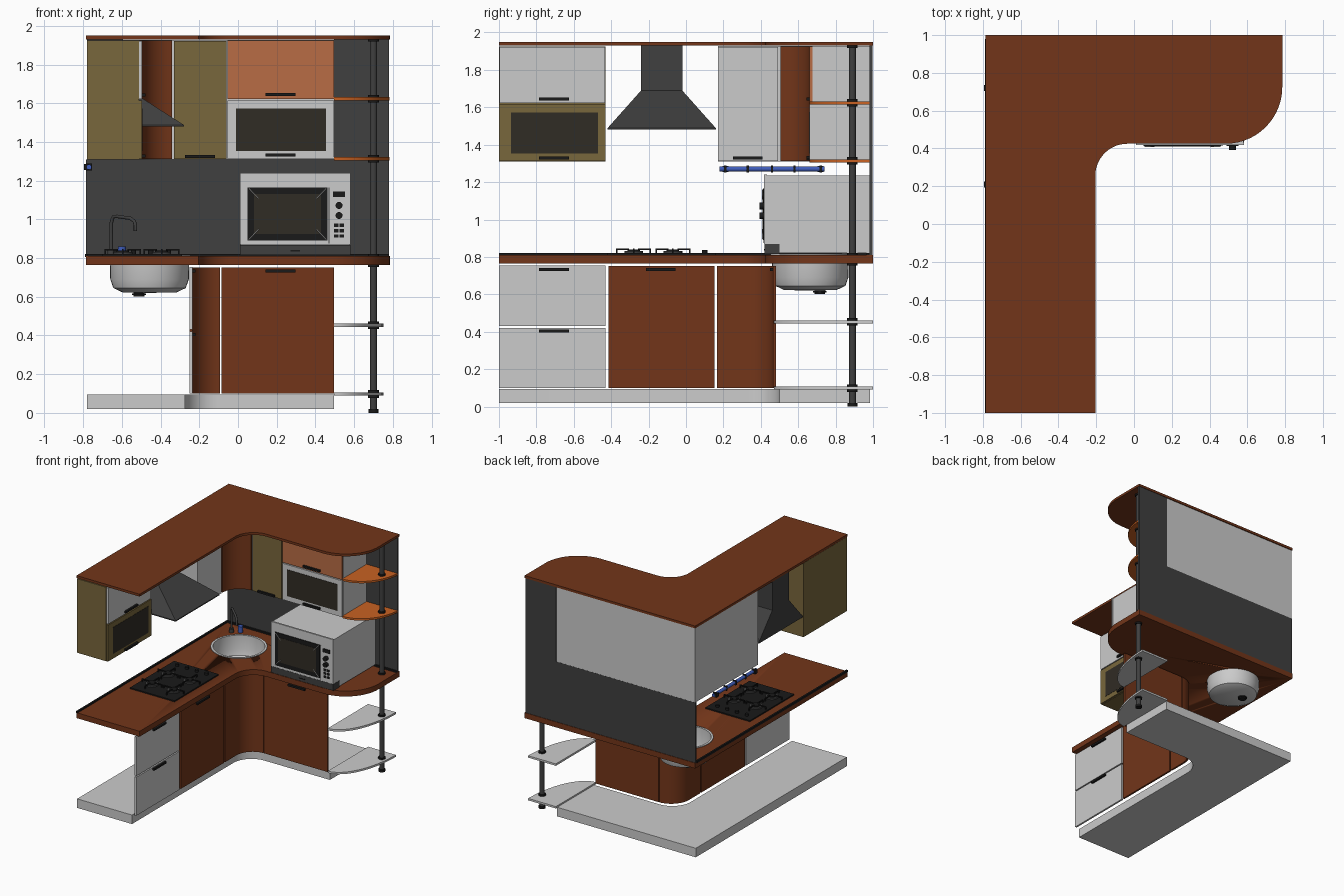
import bpy, bmesh, math
from mathutils import Vector

if "Cube" in bpy.data.objects:
    bpy.data.objects.remove(bpy.data.objects["Cube"])


def mat(name, r, g, b):
    m = bpy.data.materials.new(name)
    m.diffuse_color = (r, g, b, 1)
    m.use_nodes = True
    m.node_tree.nodes["Principled BSDF"].inputs["Base Color"].default_value = m.diffuse_color
    return m


BROWN = mat("brown_wood", .17, .036, .010)
OLIVE = mat("olive", .19, .135, .045)
SALMON = mat("salmon", .48, .15, .06)
ORANGE = mat("orange", .58, .12, .016)
DARK = mat("dark_grey", .05, .05, .05)
BLACK = mat("black", .01, .01, .01)
GLASS = mat("smoked_glass", .03, .025, .018)
BLUE = mat("blue", .05, .11, .5)


def finish(name, bm, m=None, smooth=False):
    bmesh.ops.recalc_face_normals(bm, faces=bm.faces)
    me = bpy.data.meshes.new(name)
    bm.to_mesh(me)
    bm.free()
    ob = bpy.data.objects.new(name, me)
    bpy.context.collection.objects.link(ob)
    if m:
        me.materials.append(m)
    bpy.ops.object.select_all(action='DESELECT')
    bpy.context.view_layer.objects.active = ob
    ob.select_set(True)
    if smooth:
        bpy.ops.object.shade_smooth_by_angle(angle=math.radians(35))
    return ob


def prism(name, pts, z0, z1, m=None, smooth=False):
    bm = bmesh.new()
    f = bm.faces.new([bm.verts.new((x, y, z0)) for x, y in pts])
    top = bmesh.ops.extrude_face_region(bm, geom=[f])['geom']
    bmesh.ops.translate(bm, vec=(0, 0, z1 - z0), verts=[v for v in top if isinstance(v, bmesh.types.BMVert)])
    return finish(name, bm, m, smooth)


def box(name, x0, x1, y0, y1, z0, z1, m=None):
    return prism(name, [(x0, y0), (x1, y0), (x1, y1), (x0, y1)], z0, z1, m)


def arc(cx, cy, rx, ry, a0, a1, n=14):
    return [(cx + rx * math.cos(math.radians(a0 + (a1 - a0) * i / n)),
             cy + ry * math.sin(math.radians(a0 + (a1 - a0) * i / n))) for i in range(n + 1)]


def cyl(name, x, y, z0, z1, r, m=None, n=24):
    return prism(name, arc(x, y, r, r, 0, 360 - 360 / n, n - 1), z0, z1, m, True)


def lathe(name, prof, x, y, m=None, n=40):
    bm = bmesh.new()
    vs = [bm.verts.new((r, 0, z)) for r, z in prof]
    es = [bm.edges.new(p) for p in zip(vs, vs[1:])]
    bmesh.ops.spin(bm, geom=vs + es, cent=(0, 0, 0), axis=(0, 0, 1), angle=2 * math.pi, steps=n)
    bmesh.ops.remove_doubles(bm, verts=bm.verts, dist=1e-5)
    bmesh.ops.translate(bm, vec=(x, y, 0), verts=bm.verts)
    return finish(name, bm, m, True)


def tube(name, pts, r, m):
    cu = bpy.data.curves.new(name, 'CURVE')
    cu.dimensions = '3D'
    cu.bevel_depth, cu.bevel_resolution, cu.use_fill_caps = r, 3, True
    sp = cu.splines.new('POLY')
    sp.points.add(len(pts) - 1)
    for p, c in zip(sp.points, pts):
        p.co = (*c, 1)
    cu.materials.append(m)
    ob = bpy.data.objects.new(name, cu)
    bpy.context.collection.objects.link(ob)


# L-shaped outline with rounded inner corner and optional rounded free end
def ell(x0, x1, y0, y1, ix, iy, r, end=0):
    tail = arc(x1 - end, iy + end, end, end, 270, 360) if end else [(x1, iy)]
    return [(x0, y0), (ix, y0)] + arc(ix + r, iy - r, r, r, 180, 90) + tail + [(x1, y1), (x0, y1)]


# Cornice, countertop, plinth
top = ell(-.785, .785, -1, 1, -.205, .425, .17, .3)
prism("cornice", top, 1.93, 1.95, BROWN, True)
counter = prism("countertop", top, .765, .81, BROWN, True)
prism("plinth", ell(-.78, .495, -1, .985, -.275, .5, .17), .02, .095, None, True)
SX, SY = -.457, .665
cutter = cyl("sink_cutter", SX, SY, .7, .9, .2, None, 40)
cutter.hide_render = True
bpy.context.view_layer.objects.active = counter
mod = counter.modifiers.new("sink_hole", 'BOOLEAN')
mod.operation, mod.solver, mod.object = 'DIFFERENCE', 'EXACT', cutter
bpy.ops.object.modifier_apply(modifier=mod.name)
bpy.data.objects.remove(cutter)

# Edge strips and back wall
box("left_edge_strip", -.79, -.775, -1, .98, .805, .822, BLACK)
box("back_edge_strip", -.775, .78, .965, .98, .81, .822, BLACK)
box("backsplash", -.785, .78, .98, .996, .81, 1.31, DARK)
box("end_wall_panel", .497, .78, .98, .996, 1.31, 1.93, DARK)

# Lower fronts on the left wing, corner and back wing
FX, FY = -.235, .465
box("drawer_lower", FX - .015, FX, -1, -.43, .1, .42)
box("drawer_upper", FX - .015, FX, -1, -.43, .43, .755)
box("lower_door_left", FX - .015, FX, -.415, .152, .1, .752, BROWN)
box("lower_door_back", -.085, .497, FY, FY + .015, .1, .752, BROWN)
prism("lower_corner_door", [(FX, .165)] + arc(-.085, .315, .15, .15, 180, 93) +
      arc(-.085, .315, .165, .165, 93, 180) + [(FX - .015, .165)], .1, .752, BROWN, True)

# Upper left cabinet
box("upper_left_body", -.78, -.512, -1, -.43, 1.31, 1.925, OLIVE)
box("upper_left_door", -.511, -.495, -.997, -.433, 1.622, 1.922)
box("upper_left_glass_frame", -.511, -.495, -1, -.43, 1.312, 1.614, OLIVE)
box("upper_left_glass", -.497, -.493, -.935, -.47, 1.352, 1.572, GLASS)

# Upper corner cabinet
prism("upper_corner_body", ell(-.78, .495, .17, .995, -.511, .676, .176), 1.31, 1.928, None, True)
box("upper_side_door", -.51, -.495, .172, .492, 1.312, 1.922)
prism("upper_corner_door", arc(-.335, .5, .16, .16, 178, 92) + arc(-.335, .5, .174, .174, 92, 178),
      1.312, 1.925, BROWN, True)
box("upper_olive_door", -.33, -.06, .66, .675, 1.312, 1.922, OLIVE)
box("upper_salmon_door", -.053, .495, .66, .675, 1.622, 1.925, SALMON)
box("upper_glass_frame", -.053, .495, .66, .675, 1.312, 1.614)
box("upper_glass", -.01, .455, .657, .662, 1.354, 1.574, GLASS)

# Handles facing right (y centre, z) and facing front (x centre, z)
for x, y, z in [(FX, -.705, .733), (FX, -.705, .405), (FX, -.135, .733), (-.495, -.705, 1.643),
                (-.495, -.705, 1.328), (-.495, .33, 1.328)]:
    box("side_handle", x, x + .016, y - .08, y + .08, z - .008, z + .008, BLACK)
for x, y, z in [(.22, FY, .733), (-.197, .66, 1.325), (.22, .66, 1.645), (.22, .66, 1.332)]:
    box("front_handle", x - .077, x + .077, y - .016, y, z - .008, z + .008, BLACK)

# Extractor hood: stacked rectangular sections
bm = bmesh.new()
rings = [[bm.verts.new(c) for c in ((-.78, a, z), (x, a, z), (x, b, z), (-.78, b, z))]
         for x, a, b, z in [(-.28, -.42, .16, 1.48), (-.28, -.42, .16, 1.488),
                            (-.595, -.24, -.02, 1.69), (-.595, -.24, -.02, 1.93)]]
for p, q in zip(rings, rings[1:]):
    for i in range(4):
        bm.faces.new((p[i], p[i - 1], q[i - 1], q[i]))
bm.faces.new(rings[0])
bm.faces.new(rings[-1])
finish("extractor_hood", bm, DARK)

# Sink, drain, tap
lathe("sink_bowl", [(.214, .81), (.214, .815), (.196, .815), (.194, .7), (.18, .655), (.14, .635), (0, .63),
                    (0, .62), (.14, .623), (.187, .645), (.203, .69), (.206, .81), (.214, .81)], SX, SY)
cyl("drain_pipe", SX - .055 + .0, SY + .05, .602, .636, .028, BLACK)
cyl("drain_nut", SX - .055, SY + .05, .61, .618, .036, BLACK)
d = Vector((.125, -.11))
path = [(0, .81), (0, .98), (.04, 1.0), (.1, 1.015), (.25, 1.015), (.8, 1.005), (.95, .99), (1, .97), (1, .94)]
tube("tap", [(-.655 + d.x * t, .85 + d.y * t, z) for t, z in path], .009, DARK)
cyl("tap_base", -.655, .85, .81, .84, .02, DARK)
cyl("blue_bottle", -.6, .89, .81, .86, .02, BLUE)

# Gas hob
box("hob_plate", -.70, -.29, -.42, .16, .81, .82, BLACK)
for x in (-.595, -.395):
    for y in (-.28, -.07):
        cyl("burner", x, y, .82, .832, .05, DARK)
        cyl("burner_cap", x, y, .832, .839, .033, BLACK)
        for sx, sy in ((1, 0), (-1, 0), (0, 1), (0, -1)):
            a, b = (.034, .004) if sx else (.004, .034)
            px, py = x + sx * .058, y + sy * .058
            box("grate_bar", px - a, px + a, py - b, py + b, .838, .846, BLACK)
            px, py = x + sx * .09, y + sy * .09
            box("grate_foot", px - .004, px + .004, py - .004, py + .004, .82, .846, BLACK)
for i in range(4):
    cyl("hob_knob", -.63 + i * .09, .1, .82, .838, .014, BLACK)

# Microwave
box("microwave_body", .012, .58, .43, .985, .82, 1.235)
box("microwave_face", .01, .582, .418, .432, .87, 1.24)
box("microwave_base", .01, .582, .42, .5, .815, .868, DARK)
box("microwave_window", .05, .462, .412, .42, .89, 1.165, BLACK)
box("microwave_inner_window", .082, .43, .41, .414, .925, 1.13, GLASS)
for sx in (-1, 1):
    for sz in (-1, 1):
        tube("window_corner_line", [(.256 + sx * .15, .41, 1.028 + sz * .08),
                                    (.256 + sx * .2, .41, 1.028 + sz * .132)], .0025, None or mat("line_white", .6, .6, .6))
box("door_line", .468, .472, .414, .42, .875, 1.165, DARK)
box("microwave_display", .49, .552, .412, .42, 1.115, 1.145, BLACK)
for z in (1.072, 1.02):
    k = cyl("microwave_knob", 0, 0, 0, .028, .018, BLACK)
    k.rotation_euler.x = math.pi / 2
    k.location = (.522, .42, z)
for i in range(3):
    for j in range(2):
        box("microwave_button", .497 + j * .028, .519 + j * .028, .412, .42, .905 + i * .028, .922 + i * .028, BLACK)
box("microwave_stud", .27, .32, .416, .421, .835, .841, BLACK)

# Utensil rail on the left wall side
tube("rail", [(-.77, .18, 1.27), (-.77, .74, 1.27)], .014, BLUE)
for y in (.21, .33, .46, .58, .72):
    box("rail_clip", -.785, -.755, y - .006, y + .006, 1.252, 1.288, BLACK)
for y in (.21, .72):
    box("rail_bracket", -.795, -.77, y - .016, y + .016, 1.255, 1.285, BLACK)

# End shelves with pole, collars and foot
cyl("pole", .7, .89, .012, 1.93, .019, DARK)
cyl("pole_foot", .7, .89, 0, .02, .026, BLACK)
for z, rx, ry, m in [(.09, .255, .53, None), (.445, .255, .53, None), (1.305, .285, .34, ORANGE),
                     (1.615, .285, .34, ORANGE)]:
    prism("end_shelf", [(.497, .98 if m else 1)] + arc(.497, 1, rx, ry, 270, 357) + [(.497 + rx, .98 if m else 1)],
          z, z + .016, m, True)
    for a, b in ((z - .012, z), (z + .016, z + .028)):
        cyl("pole_collar", .7, .89, a, b, .028, BLACK)
for z in (.753, .81, 1.918):
    cyl("pole_collar", .7, .89, z, z + .012, .028, BLACK)
